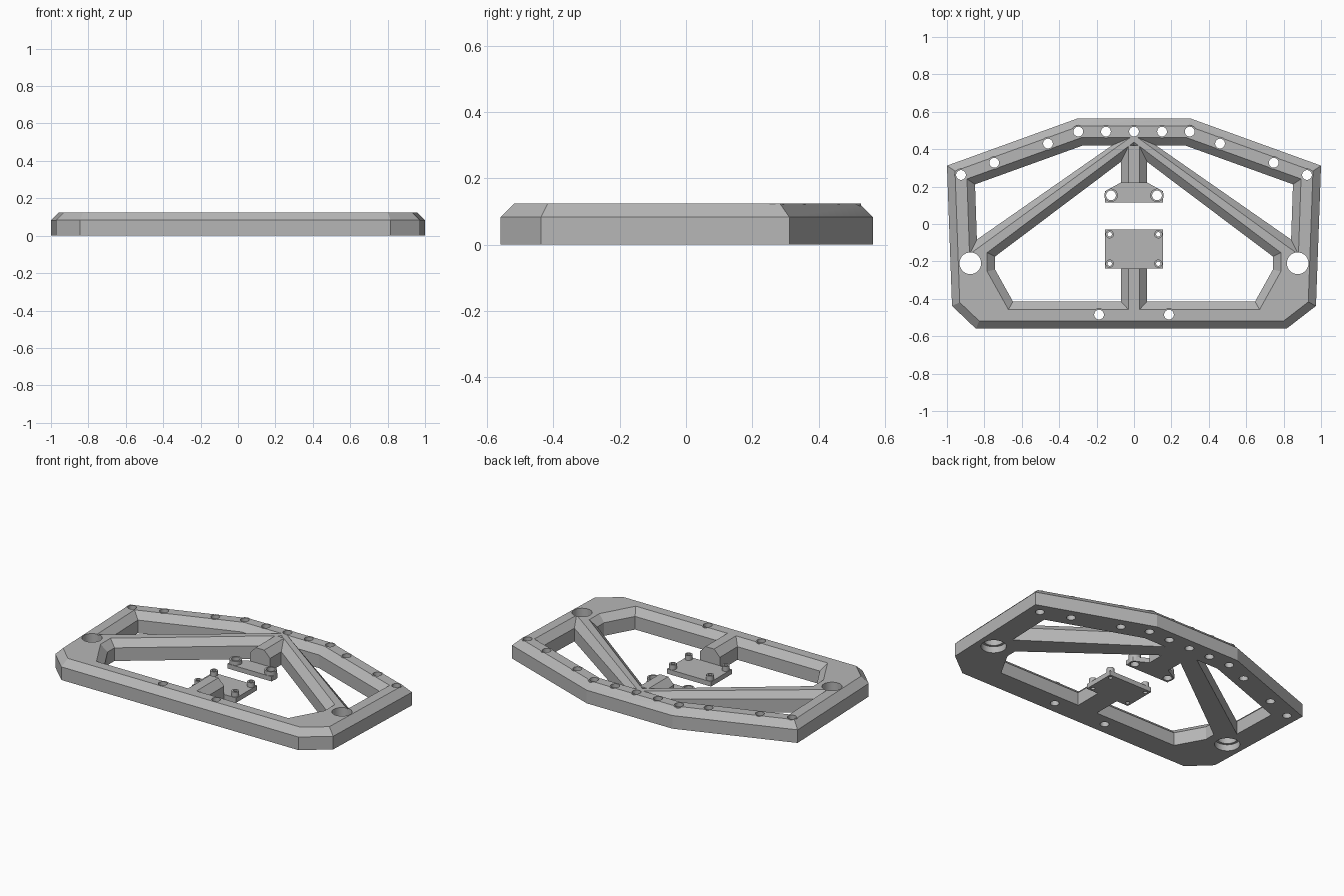
import bpy, bmesh, math
from mathutils import Vector

if "Cube" in bpy.data.objects:
    bpy.data.objects.remove(bpy.data.objects["Cube"])

H, SHOULDER, CH = 0.125, 0.083, 0.042

grey = bpy.data.materials.new("plain grey")
grey.use_nodes = True
colour = (0.47, 0.47, 0.47, 1)
grey.diffuse_color = colour
grey.node_tree.nodes["Principled BSDF"].inputs["Base Color"].default_value = colour


def offset(poly, d):
    """Grow a counter-clockwise polygon by d with mitred corners."""
    out = []
    for i, p in enumerate(poly):
        p = Vector(p)
        a = (p - Vector(poly[i - 1])).normalized()
        b = (Vector(poly[(i + 1) % len(poly)]) - p).normalized()
        na, nb = Vector((a.y, -a.x)), Vector((b.y, -b.x))
        out.append(tuple(p + (na + nb) * d / (1 + na.dot(nb))))
    return out


def loft(name, rings):
    """Solid through a stack of (polygon, z) rings."""
    bm = bmesh.new()
    loops = [[bm.verts.new((x, y, z)) for x, y in poly] for poly, z in rings]
    bm.faces.new(loops[0][::-1])
    bm.faces.new(loops[-1])
    for lo, hi in zip(loops, loops[1:]):
        for i in range(len(lo)):
            j = (i + 1) % len(lo)
            bm.faces.new((lo[i], lo[j], hi[j], hi[i]))
    bmesh.ops.recalc_face_normals(bm, faces=bm.faces)
    mesh = bpy.data.meshes.new(name)
    bm.to_mesh(mesh)
    bm.free()
    mesh.materials.append(grey)
    ob = bpy.data.objects.new(name, mesh)
    bpy.context.collection.objects.link(ob)
    return ob


def cylinder(name, x, y, r, z0, z1, n=32):
    ring = [(x + r * math.cos(math.tau * i / n), y + r * math.sin(math.tau * i / n))
            for i in range(n)]
    return loft(name, [(ring, z0), (ring, z1)])


def combine(ob, tool, operation):
    mod = ob.modifiers.new(operation.lower(), 'BOOLEAN')
    mod.operation, mod.object, mod.solver = operation, tool, 'EXACT'
    bpy.context.view_layer.objects.active = ob
    bpy.ops.object.modifier_apply(modifier=mod.name)
    bpy.data.objects.remove(tool)


def mirrored(poly):
    return [(-x, y) for x, y in reversed(poly)]


def both_sides(points):
    return points + [(-x, y) for x, y in points if x]


def bossed_holes(ob, points, boss_r, hole_r, top):
    for x, y in points:
        combine(ob, cylinder("boss", x, y, boss_r, 0, top), 'UNION')
    for x, y in points:
        combine(ob, cylinder("drill", x, y, hole_r, -0.1, 0.2), 'DIFFERENCE')


# Frame body with chamfered outer edge
outline = [(-0.845, -0.56), (0.815, -0.56), (0.973, -0.438), (1.0, 0.312),
           (0.3, 0.565), (-0.3, 0.565), (-1.0, 0.312), (-0.973, -0.438)]
frame = loft("frame", [(outline, 0), (outline, SHOULDER), (offset(outline, -CH), H)])

# Window openings with flared upper rims
side_window = [(-0.84, -0.083), (-0.118, 0.42), (-0.273, 0.42), (-0.85, 0.212)]
half = [(0.647, -0.415), (0.743, -0.243), (0.743, -0.174)]
main_window = half + [(0, 0.385)] + mirrored(half)
for poly, limit in ((side_window, -1), (mirrored(side_window), 1), (main_window, 0)):
    rim = offset(poly, CH)
    if limit:
        rim = [(limit * max(limit * x, 0.02), y) for x, y in rim]
    flare = [(x + (x - p[0]) * 0.1, y + (y - p[1]) * 0.1)
             for (x, y), p in zip(rim, poly)]
    top = H + (H - SHOULDER) * 0.1
    combine(frame, loft("window", [(poly, -0.1), (poly, SHOULDER), (flare, top)]),
            'DIFFERENCE')


# Centre struts carrying the mounts
def strip(w, y0, y1):
    return [(-w, y0), (w, y0), (w, y1), (-w, y1)]


for y0, y1 in ((-0.47, -0.238), (0.22, 0.42)):
    wide, narrow = strip(0.07, y0, y1), strip(0.03, y0, y1)
    combine(frame, loft("strut", [(wide, 0), (wide, SHOULDER), (narrow, H)]), 'UNION')

# Screw holes and large corner holes
screws = both_sides([(0, 0.494), (0.15, 0.494), (0.298, 0.494), (0.46, 0.43),
                     (0.747, 0.327), (0.925, 0.262), (0.187, -0.485)])
bossed_holes(frame, screws, 0.034, 0.026, H)
for x, y in both_sides([(0.875, -0.21)]):
    combine(frame, cylinder("drill", x, y, 0.058, -0.1, 0.2), 'DIFFERENCE')
    combine(frame, cylinder("recess", x, y, 0.073, -0.1, 0.04), 'DIFFERENCE')

# Rear mount: tapered tab with two bosses
right = [(0.155, 0.115), (0.155, 0.175), (0.07, 0.222)]
tab = right + mirrored(right)
rear_mount = loft("rear_mount", [(tab, 0), (tab, 0.03)])
bossed_holes(rear_mount, both_sides([(0.123, 0.153)]), 0.036, 0.026, 0.055)

# Front mount: rectangular plate with four bosses
plate = strip(0.154, -0.238, -0.03)
front_mount = loft("front_mount", [(plate, 0), (plate, 0.03)])
bossed_holes(front_mount, both_sides([(0.13, -0.055), (0.13, -0.212)]),
             0.022, 0.012, 0.06)

for ob in (frame, rear_mount, front_mount):
    bpy.ops.object.select_all(action='DESELECT')
    ob.select_set(True)
    bpy.context.view_layer.objects.active = ob
    bpy.ops.object.shade_smooth_by_angle(angle=math.radians(15))
